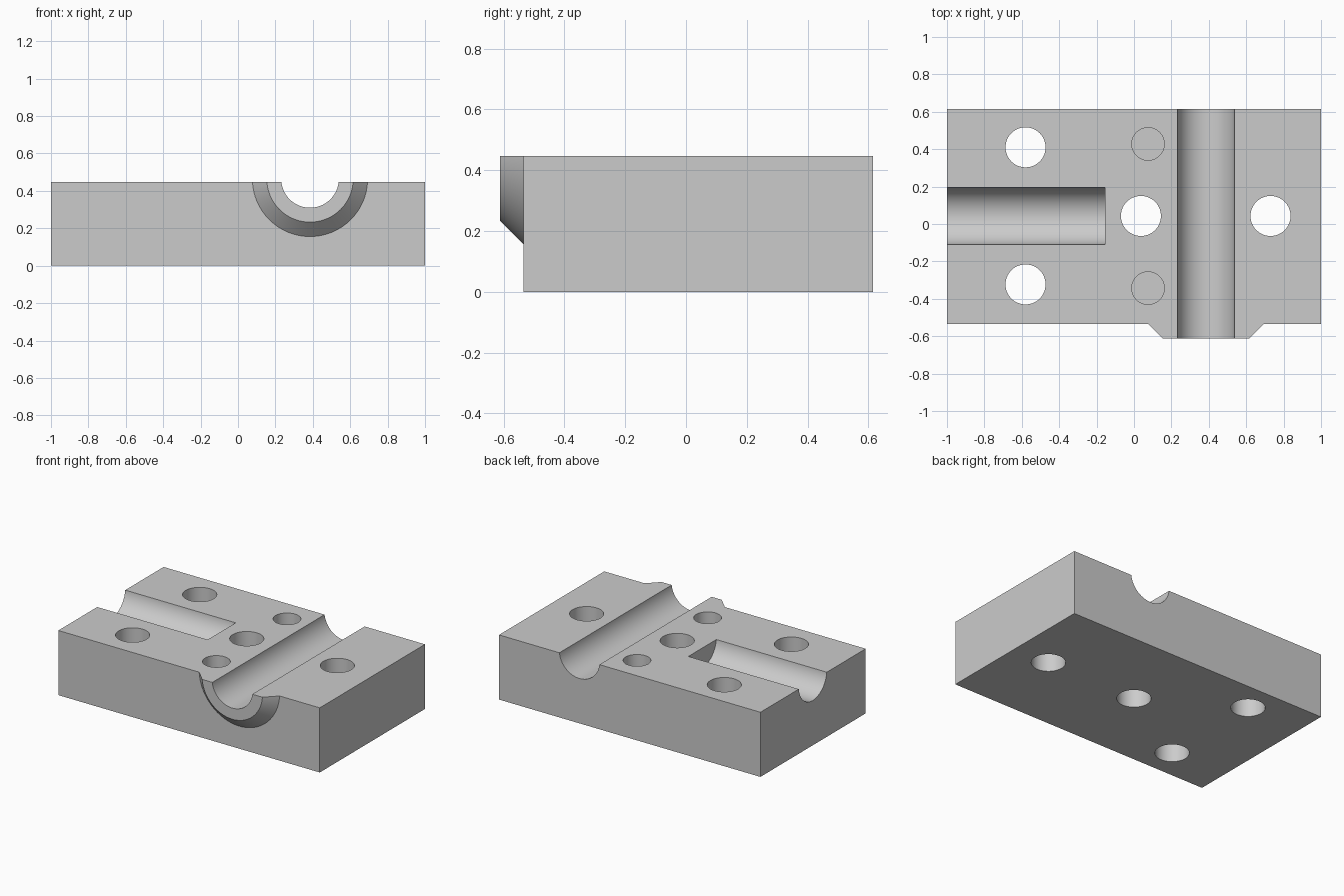
import bpy
import math
from mathutils import Matrix, Vector
import bmesh

cube = bpy.data.objects.get("Cube")
if cube:
    bpy.data.objects.remove(cube, do_unlink=True)

TOP, AXIS_Z = 0.447, 0.464      # split face and groove centre height
FRONT, BACK = -0.535, 0.615
BORE, BOLT, DOWEL = 0.154, 0.107, 0.087
SLOT_X, SLOT_Y = 0.385, 0.043

steel = bpy.data.materials.new("plain grey")
steel.use_nodes = True
grey = (0.6, 0.6, 0.6, 1)
steel.diffuse_color = grey
steel.node_tree.nodes["Principled BSDF"].inputs["Base Color"].default_value = grey


def add_object(name, bm):
    mesh = bpy.data.meshes.new(name)
    bm.to_mesh(mesh)
    bm.free()
    mesh.materials.append(steel)
    obj = bpy.data.objects.new(name, mesh)
    bpy.context.collection.objects.link(obj)
    return obj


def box(name, low, high):
    low, high = Vector(low), Vector(high)
    bm = bmesh.new()
    bmesh.ops.create_cube(bm, size=1, matrix=Matrix.Translation((low + high) / 2)
                          @ Matrix.Diagonal((*(high - low), 1)))
    return add_object(name, bm)


def round_bar(name, start, end, r1, r2=None):
    """Cylinder or cone running from start to end."""
    start, end = Vector(start), Vector(end)
    way = end - start
    turn = Vector((0, 0, 1)).rotation_difference(way).to_matrix().to_4x4()
    bm = bmesh.new()
    bmesh.ops.create_cone(bm, cap_ends=True, segments=96, radius1=r1,
                          radius2=r1 if r2 is None else r2, depth=way.length,
                          matrix=Matrix.Translation((start + end) / 2) @ turn)
    return add_object(name, bm)


# Block is made too tall, then trimmed together with the boss
block = box("clamp_block", (-1, FRONT, 0), (1, BACK, 0.9))
boss = round_bar("boss", (SLOT_X, -0.612, AXIS_Z), (SLOT_X, -0.5, AXIS_Z), 0.231, 0.343)
steps = [(boss, "UNION"),
         (box("trim_cutter", (-2, -2, TOP), (2, 2, 2)), "DIFFERENCE")]

# Long and short half-round grooves
cutters = [
    round_bar("long_groove_cutter", (SLOT_X, -1, AXIS_Z), (SLOT_X, 1, AXIS_Z), BORE),
    round_bar("short_groove_cutter", (-1.3, SLOT_Y, AXIS_Z), (-0.155, SLOT_Y, AXIS_Z), BORE),
]
# Through bolt holes
for x, y in ((-0.58, 0.41), (-0.58, -0.323), (0.037, SLOT_Y), (0.73, SLOT_Y)):
    cutters.append(round_bar("bolt_cutter", (x, y, -0.3), (x, y, 0.8), BOLT))
# Blind dowel holes
for y in (0.428, -0.343):
    cutters.append(round_bar("dowel_cutter", (0.075, y, 0.2), (0.075, y, 0.8), DOWEL))
steps += [(c, "DIFFERENCE") for c in cutters]

for tool, operation in steps:
    mod = block.modifiers.new(tool.name, "BOOLEAN")
    mod.operation, mod.object, mod.solver = operation, tool, "EXACT"

# Bake the cuts, drop the cutters, shade
bpy.context.view_layer.update()
graph = bpy.context.evaluated_depsgraph_get()
baked = bpy.data.meshes.new_from_object(block.evaluated_get(graph))
block.modifiers.clear()
block.data = baked
baked.materials.clear()
baked.materials.append(steel)
baked.polygons.foreach_set("material_index", [0] * len(baked.polygons))
for tool, _ in steps:
    bpy.data.objects.remove(tool, do_unlink=True)

bpy.ops.object.select_all(action="DESELECT")
block.select_set(True)
bpy.context.view_layer.objects.active = block
bpy.ops.object.shade_smooth_by_angle(angle=math.radians(30))
